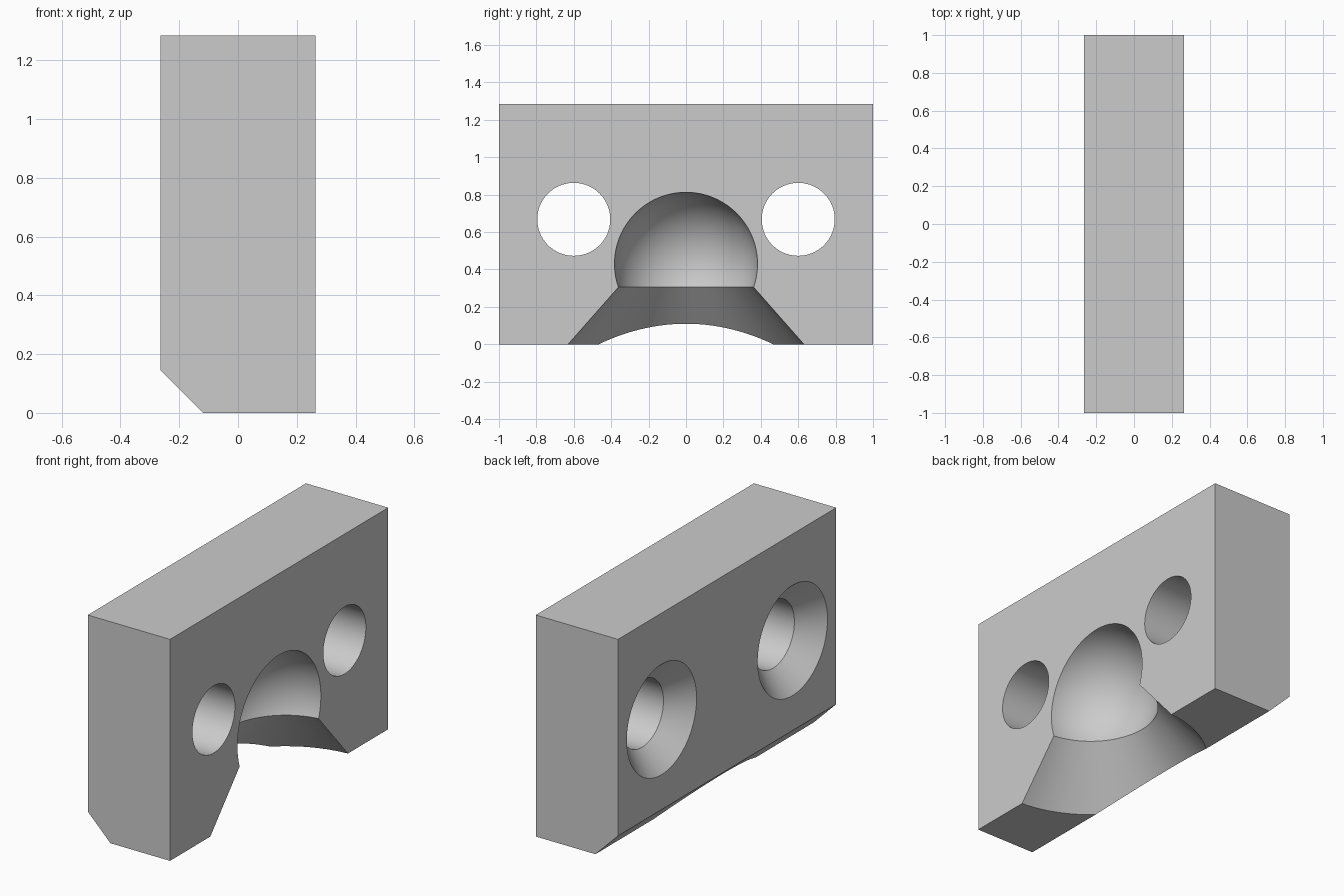
import bpy, bmesh, math
from mathutils import Matrix

if "Cube" in bpy.data.objects:
    bpy.data.objects.remove(bpy.data.objects["Cube"])

HX, H = 0.264, 1.285          # half thickness, height
CHAMFER = 0.145

grey = bpy.data.materials.new("light grey")
grey.diffuse_color = (0.6, 0.6, 0.6, 1)
grey.use_nodes = True
grey.node_tree.nodes["Principled BSDF"].inputs["Base Color"].default_value = grey.diffuse_color


def make_object(name, bm):
    bmesh.ops.recalc_face_normals(bm, faces=bm.faces)
    mesh = bpy.data.meshes.new(name)
    bm.to_mesh(mesh)
    bm.free()
    mesh.materials.append(grey)
    obj = bpy.data.objects.new(name, mesh)
    bpy.context.collection.objects.link(obj)
    return obj


def lathe(name, profile, matrix, steps=96):
    """Revolve (radius, height) points around local z."""
    bm = bmesh.new()
    verts = [bm.verts.new((r, 0, z)) for r, z in profile]
    edges = [bm.edges.new(pair) for pair in zip(verts, verts[1:])]
    bmesh.ops.spin(bm, geom=verts + edges, axis=(0, 0, 1), cent=(0, 0, 0),
                   angle=math.tau, steps=steps)
    bmesh.ops.remove_doubles(bm, verts=bm.verts, dist=1e-5)
    bmesh.ops.transform(bm, matrix=matrix, verts=bm.verts)
    return make_object(name, bm)


# Block: chamfered side profile extruded along y
bm = bmesh.new()
outline = [(-HX + CHAMFER, 0), (HX, 0), (HX, H), (-HX, H), (-HX, CHAMFER)]
face = bm.faces.new([bm.verts.new((x, -1, z)) for x, z in outline])
ext = bmesh.ops.extrude_face_region(bm, geom=[face])
moved = [v for v in ext["geom"] if isinstance(v, bmesh.types.BMVert)]
bmesh.ops.translate(bm, vec=(0, 2, 0), verts=moved)
block = make_object("mounting_block", bm)

# Cutter: spherical pocket above a flared conical mouth
R, CZ, NECK, SLOPE = 0.385, 0.43, 0.305, 0.878
neck_r = math.sqrt(R * R - (CZ - NECK) ** 2)
start = math.asin((NECK - CZ) / R)
low = -0.1
profile = [(0, low), (neck_r + SLOPE * (NECK - low), low)]
N = 40
for i in range(N):
    a = start + (math.pi / 2 - start) * i / N
    profile.append((R * math.cos(a), CZ + R * math.sin(a)))
profile.append((0, CZ + R))
cutters = [lathe("pocket_cutter", profile, Matrix.Translation((0.307, 0, 0)))]

# Cutters: countersunk screw holes, wide end on the -x face
HOLE, SINK, DEPTH = 0.195, 0.32, 0.125
screw = [(0, -HX - 0.05), (SINK + 0.05, -HX - 0.05), (HOLE, -HX + DEPTH),
         (HOLE, HX + 0.1), (0, HX + 0.1)]
for side in (-1, 1):
    m = Matrix.Translation((0, 0.6 * side, 0.668)) @ Matrix.Rotation(math.pi / 2, 4, 'Y')
    cutters.append(lathe("screw_hole_cutter", screw, m))

# Cut, then remove the cutters
bpy.context.view_layer.objects.active = block
block.select_set(True)
for cutter in cutters:
    mod = block.modifiers.new("cut", 'BOOLEAN')
    mod.operation, mod.solver, mod.object = 'DIFFERENCE', 'EXACT', cutter
    bpy.ops.object.modifier_apply(modifier=mod.name)
    bpy.data.objects.remove(cutter)

bpy.ops.object.shade_smooth_by_angle(angle=math.radians(25))
